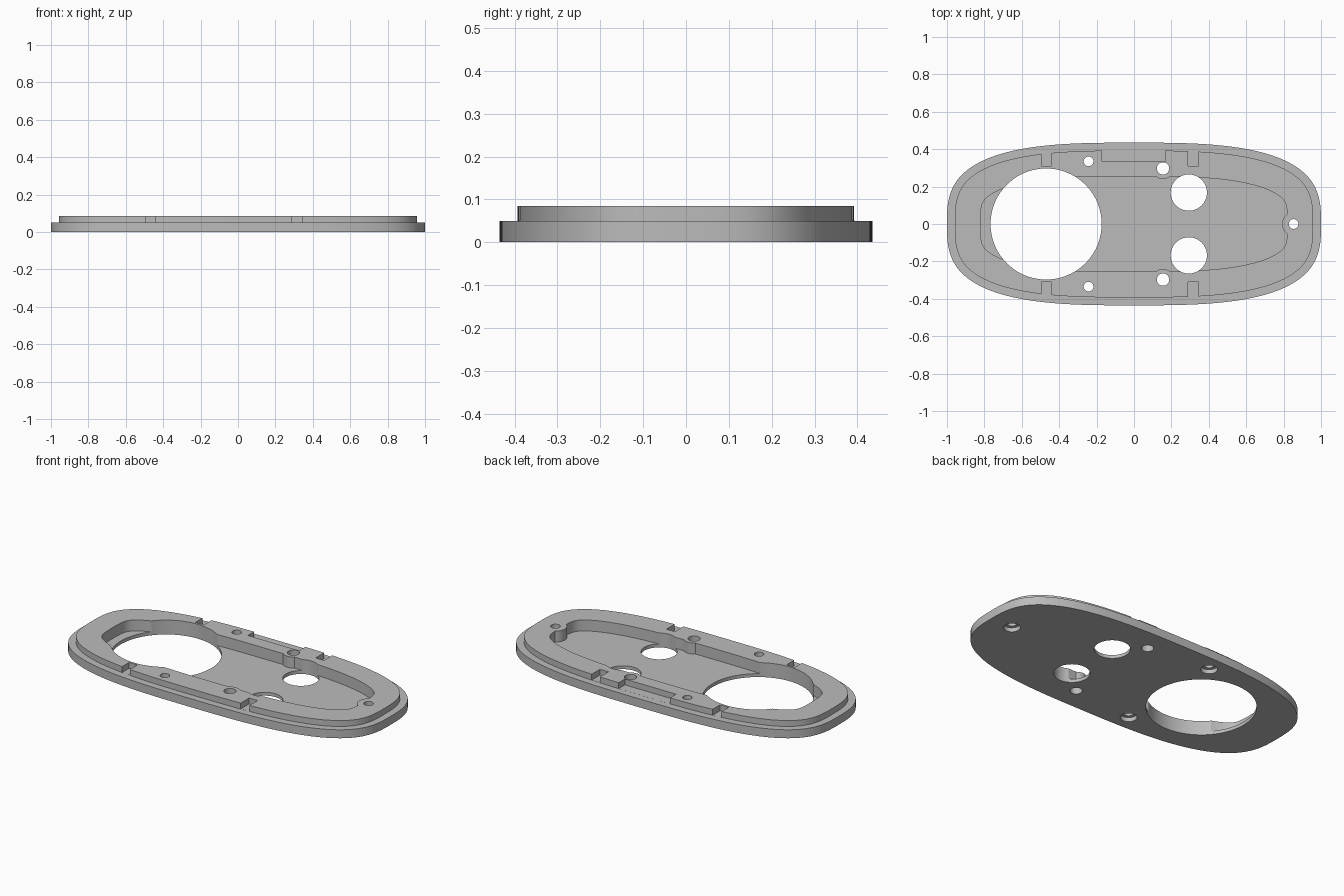
import bpy
import bmesh
import math

cube = bpy.data.objects.get("Cube")
if cube:
    bpy.data.objects.remove(cube, do_unlink=True)

HALF_Y = 0.435
STEP_Z, TOP_Z, FLOOR_Z = 0.05, 0.085, 0.02

grey = bpy.data.materials.new("plain grey")
grey.use_nodes = True
colour = (0.5, 0.5, 0.5, 1)
grey.diffuse_color = colour
grey.node_tree.nodes["Principled BSDF"].inputs["Base Color"].default_value = colour


def outline(inset, count=160):
    """Rounded oblong, moved inwards along its normals."""
    points = []
    for i in range(count):
        a = 2 * math.pi * i / count
        c, s = math.cos(a), math.sin(a)
        r = (abs(c) ** 3 + abs(s) ** 3) ** (-1 / 3)
        x, y = r * c, r * s
        nx, ny = x * abs(x), y * abs(y) / HALF_Y
        n = math.hypot(nx, ny)
        points.append((x - inset * nx / n, y * HALF_Y - inset * ny / n))
    return points


def circle(x, y, r, count=64):
    return [(x + r * math.cos(2 * math.pi * i / count),
             y + r * math.sin(2 * math.pi * i / count)) for i in range(count)]


def box(x0, x1, y0, y1):
    y0, y1 = min(y0, y1), max(y0, y1)
    return [(x0, y0), (x1, y0), (x1, y1), (x0, y1)]


def prism(name, points, z0, z1):
    bm = bmesh.new()
    face = bm.faces.new([bm.verts.new((x, y, z0)) for x, y in points])
    top = bmesh.ops.extrude_face_region(bm, geom=[face])["geom"]
    verts = [v for v in top if isinstance(v, bmesh.types.BMVert)]
    bmesh.ops.translate(bm, verts=verts, vec=(0, 0, z1 - z0))
    bmesh.ops.recalc_face_normals(bm, faces=bm.faces)
    mesh = bpy.data.meshes.new(name)
    bm.to_mesh(mesh)
    bm.free()
    mesh.materials.append(grey)
    obj = bpy.data.objects.new(name, mesh)
    bpy.context.collection.objects.link(obj)
    return obj


def combine(target, tool, operation="DIFFERENCE"):
    tool.hide_render = True
    mod = target.modifiers.new("combine", "BOOLEAN")
    mod.operation = operation
    mod.solver = "EXACT"
    mod.object = tool
    bpy.context.view_layer.objects.active = target
    bpy.ops.object.modifier_apply(modifier=mod.name)
    bpy.data.objects.remove(tool, do_unlink=True)


# Base plate with the raised rim
plate = prism("base_plate", outline(0), 0, STEP_Z)
combine(plate, prism("raised_rim", outline(0.042), 0.01, TOP_Z), "UNION")

# Pocket that leaves round bosses beside the screw holes
pocket = prism("pocket", outline(0.18), FLOOR_Z, 0.2)
for x, y, r in ((0.155, 0.297, 0.057), (0.155, -0.297, 0.057), (0.853, 0, 0.062)):
    combine(pocket, prism("boss", circle(x, y, r), -0.1, 0.3))
combine(plate, pocket)

# Notches in the rim on both sides, and the long one at the back
notch_z = STEP_Z + 0.0003
for side in (-1, 1):
    for x in (-0.495, 0.29):
        combine(plate, prism("notch", box(x, x + 0.055, side * 0.31, side * 0.5), notch_z, 0.2))
combine(plate, prism("back_notch", box(-0.17, 0.165, 0.335, 0.5), notch_z, 0.2))

# Large opening and the paired holes
combine(plate, prism("large_opening", circle(-0.47, 0, 0.297, 96), -0.1, 0.2))
for side in (-1, 1):
    for x, y, r in ((0.293, 0.168, 0.097), (0.155, 0.297, 0.033)):
        combine(plate, prism("hole", circle(x, side * y, r), -0.1, 0.2))

# Screw holes, widened from below
for x, y in ((-0.243, 0.335), (-0.243, -0.335), (0.853, 0)):
    combine(plate, prism("screw_hole", circle(x, y, 0.026, 32), -0.1, 0.2))
    combine(plate, prism("counterbore", circle(x, y, 0.045, 32), -0.1, 0.025))

# Smooth walls with sharp edges
bpy.ops.object.select_all(action="DESELECT")
plate.select_set(True)
bpy.context.view_layer.objects.active = plate
bpy.ops.object.shade_smooth_by_angle(angle=math.radians(30))
